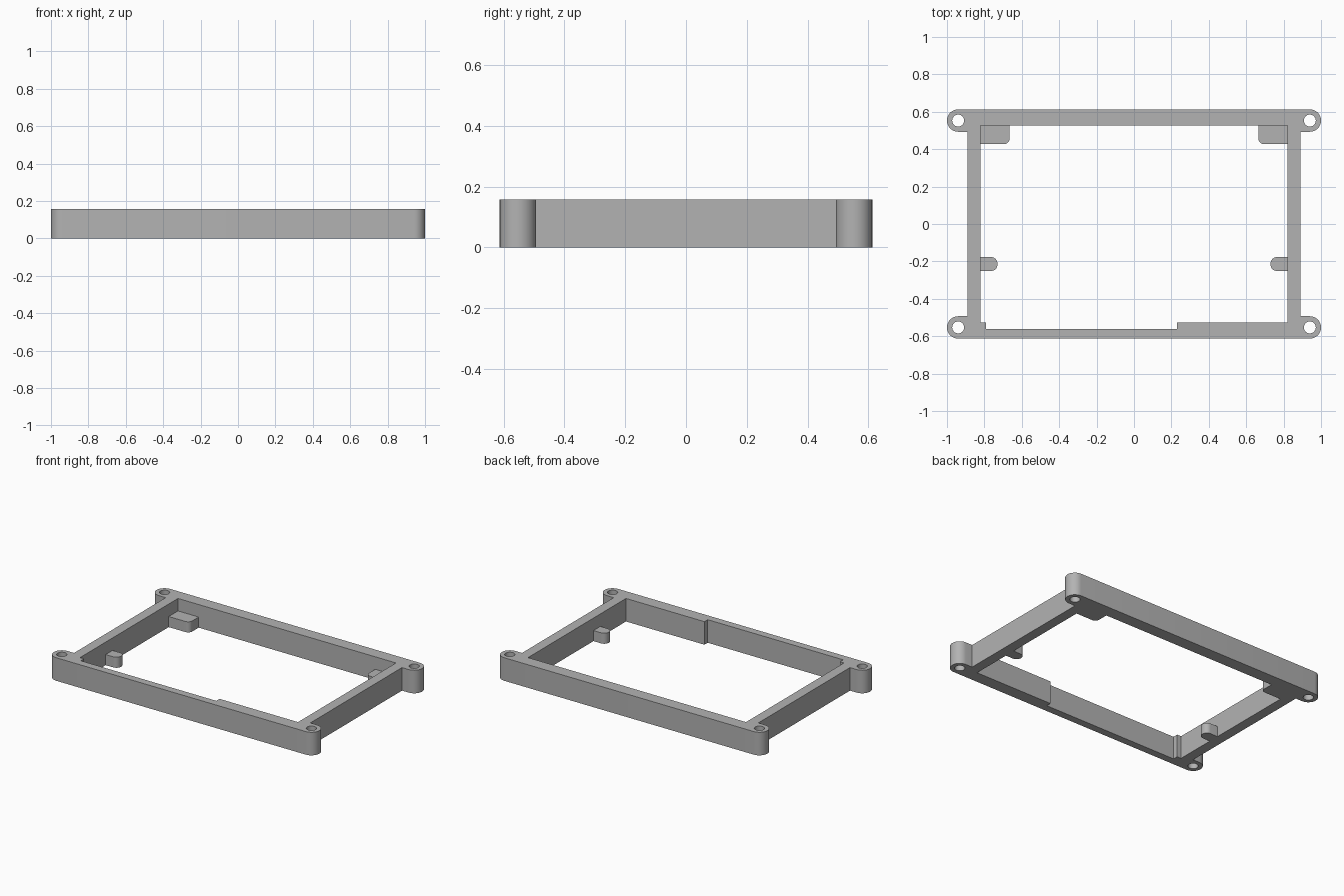
import bpy
import math

cube = bpy.data.objects.get("Cube")
if cube:
    bpy.data.objects.remove(cube, do_unlink=True)

grey = bpy.data.materials.new("matte_grey")
grey.use_nodes = True
colour = (0.45, 0.45, 0.45, 1)
grey.diffuse_color = colour
grey.node_tree.nodes["Principled BSDF"].inputs["Base Color"].default_value = colour

HEIGHT = 0.157
LEDGE = 0.072                      # height of the inner supports
EAR_X, EAR_Y, EAR_R = 0.94, 0.553, 0.06
HOLE_R = 0.032
RAIL_OUT, RAIL_IN, END_IN = 0.89, 0.821, 0.527


def arc(cx, cy, r, start, end, steps=16):
    """Points along an arc, angles in degrees."""
    angles = [math.radians(start + (end - start) * i / steps) for i in range(steps + 1)]
    return [(cx + r * math.cos(a), cy + r * math.sin(a)) for a in angles]


def extrude_profile(name, loops, height):
    """Fill the loops (inner ones become holes) and raise them from the ground."""
    curve = bpy.data.curves.new(name, "CURVE")
    curve.dimensions = "2D"
    curve.fill_mode = "BOTH"
    curve.extrude = height / 2
    for loop in loops:
        spline = curve.splines.new("POLY")
        spline.points.add(len(loop) - 1)
        for point, (x, y) in zip(spline.points, loop):
            point.co = (x, y, 0, 1)
        spline.use_cyclic_u = True
    obj = bpy.data.objects.new(name, curve)
    obj.location.z = height / 2
    bpy.context.collection.objects.link(obj)
    bpy.ops.object.select_all(action="DESELECT")
    obj.select_set(True)
    bpy.context.view_layer.objects.active = obj
    bpy.ops.object.convert(target="MESH")
    # Weld the caps to the walls
    bpy.ops.object.mode_set(mode="EDIT")
    bpy.ops.mesh.select_all(action="SELECT")
    bpy.ops.mesh.remove_doubles(threshold=0.0005)
    bpy.ops.mesh.normals_make_consistent(inside=False)
    bpy.ops.object.mode_set(mode="OBJECT")
    bpy.ops.object.shade_smooth_by_angle(angle=math.radians(30))
    obj.data.materials.clear()
    obj.data.materials.append(grey)
    return obj


# Frame: outer outline with rounded ears, stepped opening and screw holes
half = arc(EAR_X, -EAR_Y, EAR_R, -90, 90)
half += [(RAIL_OUT, EAR_R - EAR_Y), (RAIL_OUT, EAR_Y - EAR_R)]
half += arc(EAR_X, EAR_Y, EAR_R, -90, 90)
outline = half + [(-x, -y) for x, y in half]
opening = [(RAIL_IN, END_IN), (-RAIL_IN, END_IN), (-RAIL_IN, -END_IN),
           (-0.79, -END_IN), (-0.79, -0.562), (0.23, -0.562),
           (0.23, -END_IN), (RAIL_IN, -END_IN)]
holes = [arc(sx * EAR_X, sy * EAR_Y, HOLE_R, 0, 345, 23)
         for sx in (-1, 1) for sy in (-1, 1)]
extrude_profile("frame", [outline, opening] + holes, HEIGHT)

# Supports inside the frame, one of each per side
for side, s in (("left", 1), ("right", -1)):
    shelf = [(RAIL_IN, END_IN), (0.665, END_IN)]
    shelf += arc(0.695, 0.457, 0.03, 180, 270, 8) + [(RAIL_IN, 0.427)]
    extrude_profile(side + "_corner_support", [[(s * x, y) for x, y in shelf]], LEDGE)

    peg = [(RAIL_IN, -0.177)] + arc(0.764, -0.211, 0.034, 90, 180, 8)
    peg += arc(0.764, -0.217, 0.034, 180, 270, 8) + [(RAIL_IN, -0.251)]
    extrude_profile(side + "_side_peg", [[(s * x, y) for x, y in peg]], LEDGE)
